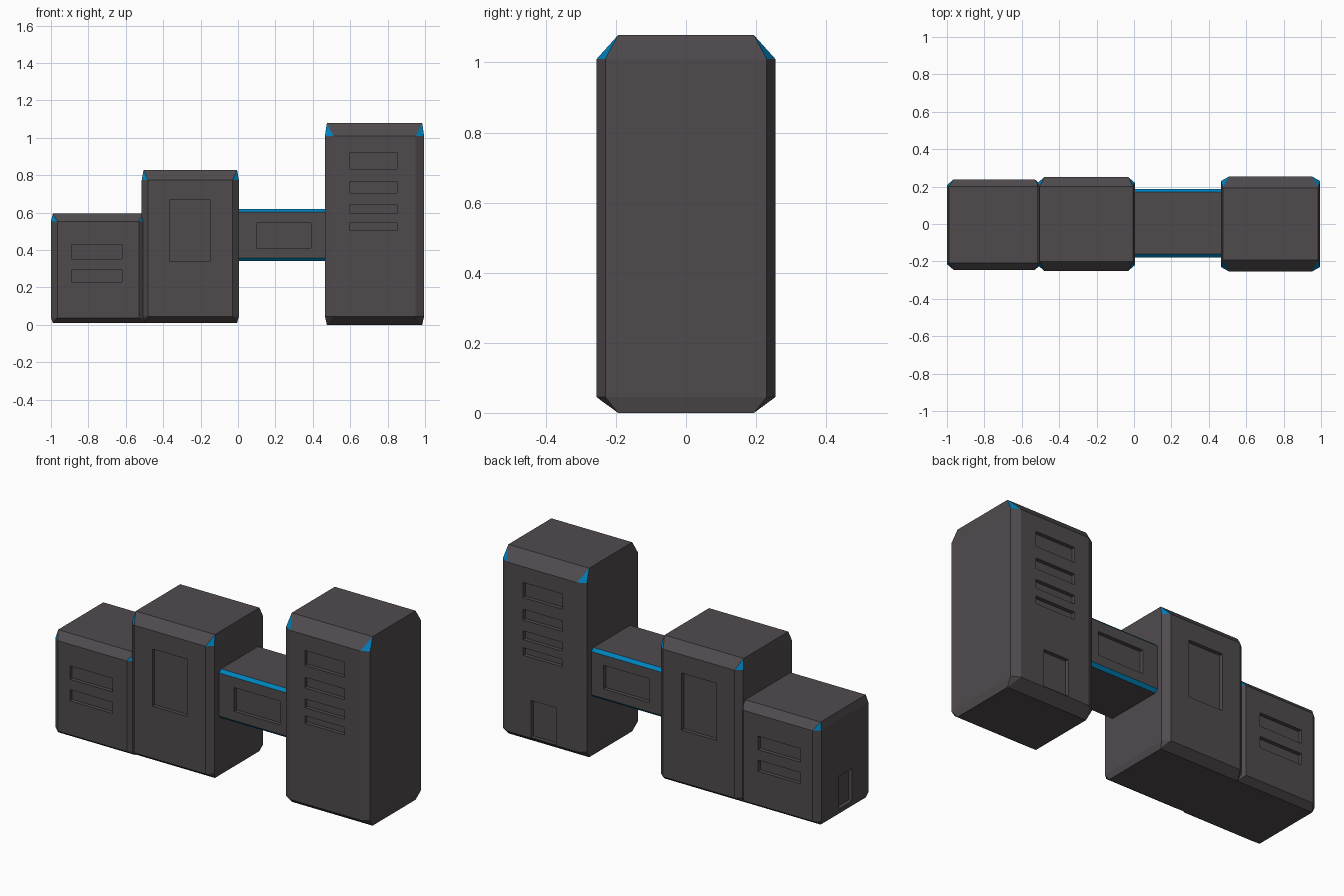
import bpy, bmesh
from mathutils import Vector

default = bpy.data.objects.get("Cube")
if default:
    bpy.data.objects.remove(default)


def material(name, rgb):
    mat = bpy.data.materials.new(name)
    mat.use_nodes = True
    colour = (*rgb, 1)
    mat.diffuse_color = colour
    mat.node_tree.nodes["Principled BSDF"].inputs["Base Color"].default_value = colour
    return mat


CHARCOAL = material("charcoal", (0.08, 0.07, 0.076))
BLUE = material("blue_trim", (0.0, 0.22, 0.5))
DEPTH = 0.022  # recess depth


def finish(name, bm):
    mesh = bpy.data.meshes.new(name)
    bm.to_mesh(mesh)
    bm.free()
    mesh.materials.append(CHARCOAL)
    mesh.materials.append(BLUE)
    obj = bpy.data.objects.new(name, mesh)
    bpy.context.collection.objects.link(obj)
    return obj


def hull(name, points, is_blue):
    """Convex solid through the points, trim colour chosen by face normal."""
    bm = bmesh.new()
    for p in points:
        bm.verts.new(p)
    bmesh.ops.convex_hull(bm, input=bm.verts)
    bmesh.ops.dissolve_limit(bm, angle_limit=0.01, verts=bm.verts, edges=bm.edges)
    bmesh.ops.recalc_face_normals(bm, faces=bm.faces)
    for f in bm.faces:
        f.material_index = int(is_blue(f.normal))
    return finish(name, bm)


def chamfered_block(name, x, y, z, cut, rise, foot):
    """Box with cut edges; cut = x and y of upright edges, rise/foot = height of top/bottom cuts."""
    cx, cy = cut
    points = []
    for edge_x, sx in zip(x, (1, -1)):
        for edge_y, sy in zip(y, (1, -1)):
            for edge_z, h in ((z[0], foot), (z[1], -rise)):
                points += [(edge_x, edge_y + sy * cy, edge_z + h),
                           (edge_x + sx * cx, edge_y, edge_z + h),
                           (edge_x + sx * 0.01, edge_y + sy * rise * 0.9, edge_z)]
    return hull(name, points, lambda n: min(abs(n.x), abs(n.y), n.z) > 0.1)


def recess(obj, boxes):
    """Cut each (low corner, high corner) box out of the part."""
    bm = bmesh.new()
    for low, high in boxes:
        low, high = Vector(low), Vector(high)
        cube = bmesh.ops.create_cube(bm, size=1)["verts"]
        bmesh.ops.scale(bm, vec=high - low, verts=cube)
        bmesh.ops.translate(bm, vec=(low + high) / 2, verts=cube)
    cutter = finish(obj.name + "_cutter", bm)
    cutter.hide_render = True
    mod = obj.modifiers.new("recesses", "BOOLEAN")
    mod.operation, mod.solver, mod.object = "DIFFERENCE", "EXACT", cutter
    bpy.context.view_layer.objects.active = obj
    bpy.ops.object.modifier_apply(modifier=mod.name)
    bpy.data.objects.remove(cutter)


def windows(x, rows, y):
    """Matching window recesses on the front and back faces."""
    boxes = []
    for bottom, top in rows:
        boxes.append(((x[0], y[0] - 0.1, bottom), (x[1], y[0] + DEPTH, top)))
        boxes.append(((x[0], y[1] - DEPTH, bottom), (x[1], y[1] + 0.1, top)))
    return boxes


# Tall tower with four windows and a back door
tower_y = (-0.255, 0.255)
tower = chamfered_block("tall_tower", (0.465, 0.995), tower_y, (0.0, 1.078),
                        (0.045, 0.025), 0.068, 0.045)
rows = [(0.834, 0.92), (0.706, 0.767), (0.594, 0.644), (0.505, 0.548)]
back_door = ((0.64, tower_y[1] - DEPTH, 0.05), (0.8, 0.4, 0.26))
recess(tower, windows((0.6, 0.85), rows, tower_y) + [back_door])

# Middle tower with one large window
middle_y = (-0.25, 0.25)
middle = chamfered_block("middle_tower", (-0.515, 0.005), middle_y, (0.01, 0.828),
                         (0.035, 0.03), 0.055, 0.035)
recess(middle, windows((-0.366, -0.147), [(0.342, 0.668)], middle_y))

# Low block with two windows and a side door
low_y = (-0.245, 0.238)
low = chamfered_block("low_block", (-1.0, -0.495), low_y, (0.01, 0.595),
                      (0.035, 0.03), 0.042, 0.027)
side_door = ((-1.2, -0.07, 0.045), (-1 + DEPTH, 0.05, 0.23))
recess(low, windows((-0.89, -0.62), [(0.353, 0.43), (0.23, 0.294)], low_y) + [side_door])

# Bridge with trimmed long edges
bridge_y, bridge_z, trim = (-0.178, 0.188), (0.34, 0.62), 0.017
section = []
for y, sy in zip(bridge_y, (trim, -trim)):
    for z, sz in zip(bridge_z, (trim, -trim)):
        section += [(y + sy, z), (y, z + sz)]
bridge = hull("bridge", [(x, y, z) for x in (-0.01, 0.48) for y, z in section],
              lambda n: min(abs(n.y), abs(n.z)) > 0.3)
recess(bridge, windows((0.1, 0.39), [(0.41, 0.545)], bridge_y))
